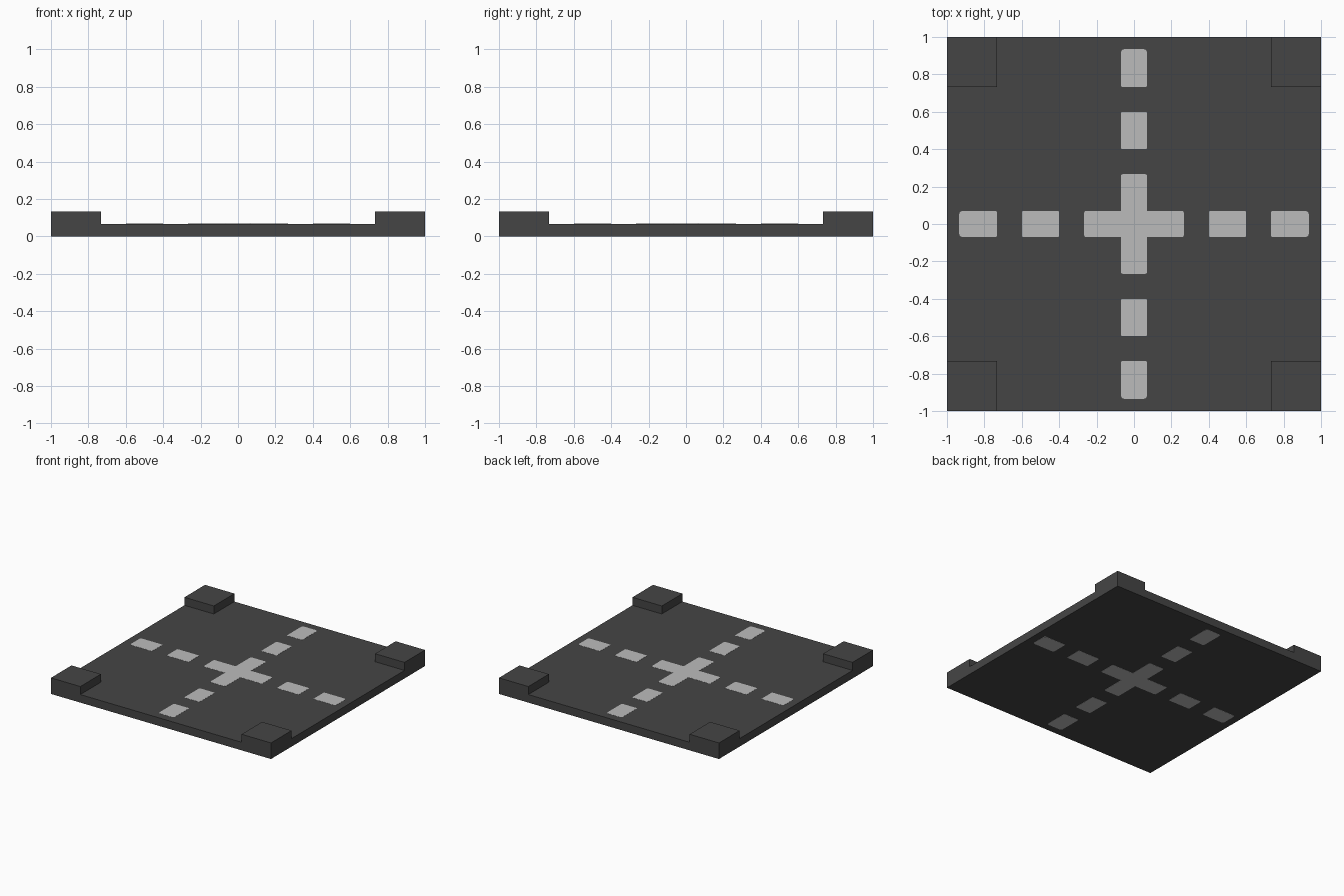
import bpy, bmesh, math
from mathutils import Matrix

if "Cube" in bpy.data.objects:
    bpy.data.objects.remove(bpy.data.objects["Cube"], do_unlink=True)

SKIN = 0.001      # thickness of the painted markings
TOP = 0.067       # road surface height
BLOCK = 0.133     # corner block height
INNER = 0.733     # inner edge of the corner blocks
HALF_W = 0.07     # half width of a marking


def material(name, grey):
    mat = bpy.data.materials.new(name)
    mat.use_nodes = True
    colour = (grey, grey, grey, 1)
    mat.diffuse_color = colour
    bsdf = mat.node_tree.nodes["Principled BSDF"]
    bsdf.inputs["Base Color"].default_value = colour
    bsdf.inputs["Roughness"].default_value = 0.9
    return mat


asphalt = material("dark asphalt", 0.06)
paint = material("light grey paint", 0.5)


def finish(bm, name, mat):
    bmesh.ops.recalc_face_normals(bm, faces=bm.faces)
    mesh = bpy.data.meshes.new(name)
    bm.to_mesh(mesh)
    bm.free()
    mesh.materials.append(mat)
    obj = bpy.data.objects.new(name, mesh)
    bpy.context.collection.objects.link(obj)
    return obj


def raise_faces(bm, faces, height):
    out = bmesh.ops.extrude_face_region(bm, geom=faces)["geom"]
    verts = [v for v in out if isinstance(v, bmesh.types.BMVert)]
    bmesh.ops.translate(bm, verts=verts, vec=(0, 0, height))
    return [f for f in out if isinstance(f, bmesh.types.BMFace)]


# Road slab: a 3 x 3 grid raised to the surface, its corner cells raised again
bm = bmesh.new()
ticks = (-1, -INNER, INNER, 1)
grid = [[bm.verts.new((x, y, SKIN)) for y in ticks] for x in ticks]
for i in range(3):
    for j in range(3):
        bm.faces.new((grid[i][j], grid[i + 1][j], grid[i + 1][j + 1], grid[i][j + 1]))
surface = raise_faces(bm, list(bm.faces), TOP - SKIN)
corners = [f for f in surface
           if all(abs(c) > INNER for c in f.calc_center_median()[:2])]
raise_faces(bm, corners, BLOCK - TOP)
finish(bm, "road_slab", asphalt)


def marking(name, outline, radius, z, angle=0):
    """Thin plate from an outline; radius(x, y) gives each corner's rounding."""
    bm = bmesh.new()
    pts = []
    n = len(outline)
    for i, (x, y) in enumerate(outline):
        r = radius(x, y)
        (px, py), (nx, ny) = outline[i - 1], outline[(i + 1) % n]
        a, b = math.hypot(px - x, py - y), math.hypot(nx - x, ny - y)
        ux, uy, vx, vy = (px - x) / a, (py - y) / a, (nx - x) / b, (ny - y) / b
        if r == 0:
            pts.append((x, y))
            continue
        for k in range(5):
            t = k * math.pi / 8
            s, c = r * (1 - math.sin(t)), r * (1 - math.cos(t))
            pts.append((x + ux * s + vx * c, y + uy * s + vy * c))
    face = bm.faces.new([bm.verts.new((x, y, z)) for x, y in pts])
    raise_faces(bm, [face], SKIN)
    bmesh.ops.rotate(bm, verts=bm.verts, matrix=Matrix.Rotation(angle, 3, 'Z'))
    finish(bm, name, paint)


# Painted cross and dashes, on the upper surface and the underside
W, L = HALF_W, 0.267
cross = [(W, W), (W, L), (-W, L), (-W, W), (-L, W), (-L, -W),
         (-W, -W), (-W, -L), (W, -L), (W, -W), (L, -W), (L, W)]
for side, z in (("upper", TOP), ("under", 0)):
    marking(side + "_cross", cross,
            lambda x, y: 0.012 if max(abs(x), abs(y)) > W else 0, z)
    for q, way in enumerate(("left", "back", "right", "front")):
        for part, a, b in (("inner", 0.4, 0.6), ("outer", INNER, 0.935)):
            dash = [(a, -W), (b, -W), (b, W), (a, W)]
            marking(f"{side}_{way}_{part}_dash", dash,
                    lambda x, y: 0.02 if x > 0.9 else 0.008, z, q * math.pi / 2)
